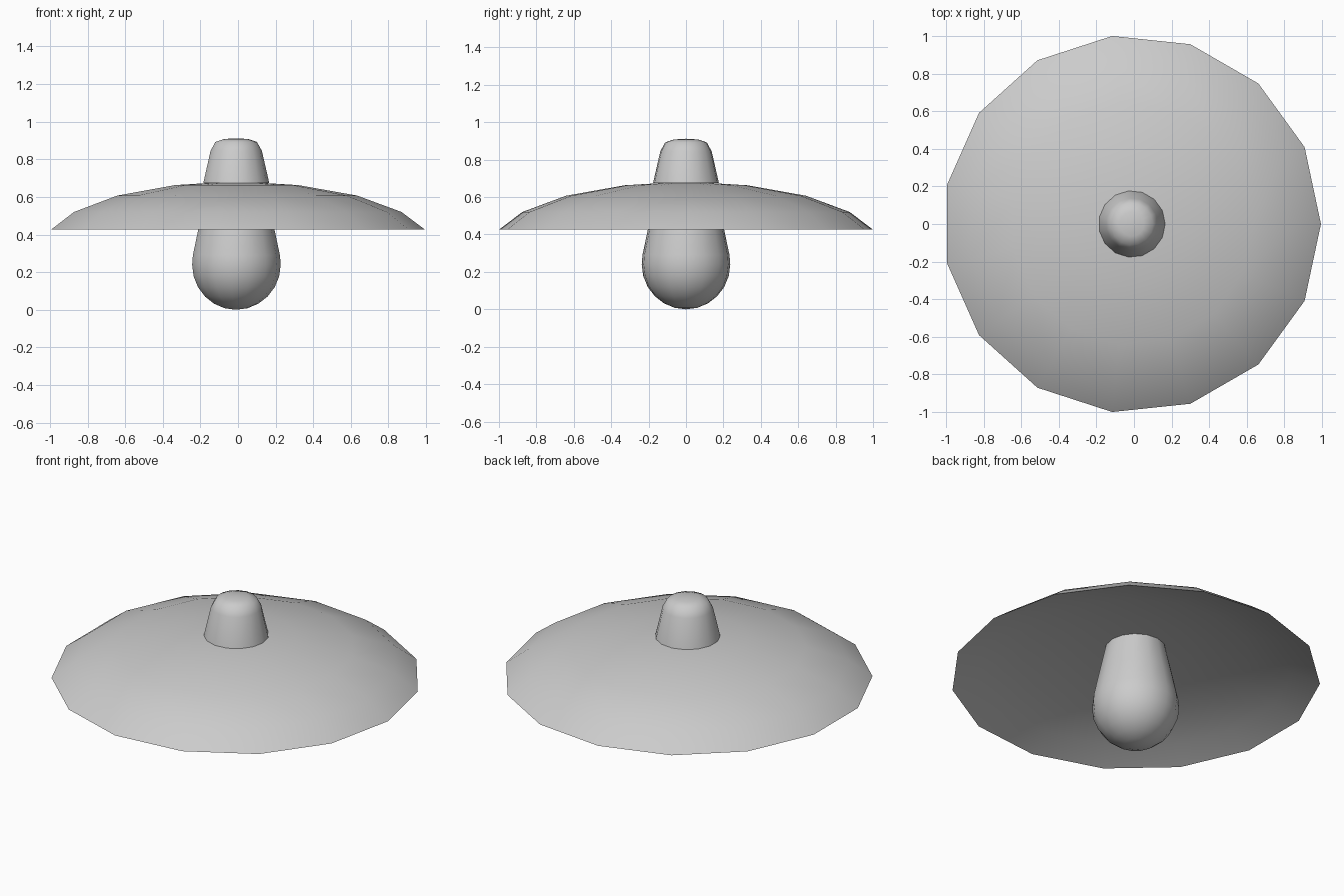
import bpy, bmesh
from math import sin, cos, pi, radians

if "Cube" in bpy.data.objects:
    bpy.data.objects.remove(bpy.data.objects["Cube"])

SIDES = 15
CX = -0.011  # odd-sided ring: shift so the bounds are centred


def lathe(name, profile, angle=60):
    """Revolve (radius, z) points; radius 0 makes a pole."""
    bm = bmesh.new()
    rings = []
    for r, z in profile:
        if r == 0:
            rings.append([bm.verts.new((CX, 0, z))] * SIDES)
        else:
            rings.append([bm.verts.new((CX + r * cos(2 * pi * i / SIDES),
                                        r * sin(2 * pi * i / SIDES), z))
                          for i in range(SIDES)])
    for a, b in zip(rings, rings[1:]):
        for i in range(SIDES):
            j = (i + 1) % SIDES
            bm.faces.new(dict.fromkeys((a[i], a[j], b[j], b[i])))
    bmesh.ops.recalc_face_normals(bm, faces=bm.faces)
    mesh = bpy.data.meshes.new(name)
    bm.to_mesh(mesh)
    bm.free()
    obj = bpy.data.objects.new(name, mesh)
    bpy.context.collection.objects.link(obj)
    bpy.ops.object.select_all(action='DESELECT')
    bpy.context.view_layer.objects.active = obj
    obj.select_set(True)
    bpy.ops.object.shade_smooth_by_angle(angle=radians(angle))
    return obj


# Shallow dish shade: outer dome, sharp rim, slightly lower inner dome
lathe("shade", [(0, 0.683), (0.33, 0.663), (0.645, 0.607), (0.88, 0.52),
                (1.005, 0.426),
                (0.86, 0.49), (0.63, 0.555), (0.32, 0.6), (0, 0.612)])

# Tapered socket cap with rounded top
lathe("socket_cap", [(0.177, 0.675), (0.138, 0.845), (0.112, 0.892),
                     (0.065, 0.908), (0, 0.912)])

# Bulb: hemisphere below, tapering neck above
R, ZC = 0.238, 0.24
bulb = [(R * sin(t), ZC - ZC * cos(t))
        for t in (radians(15 * k) for k in range(7))]
bulb += [(0.234, 0.29), (0.205, 0.426), (0.158, 0.64)]
lathe("bulb", bulb)
